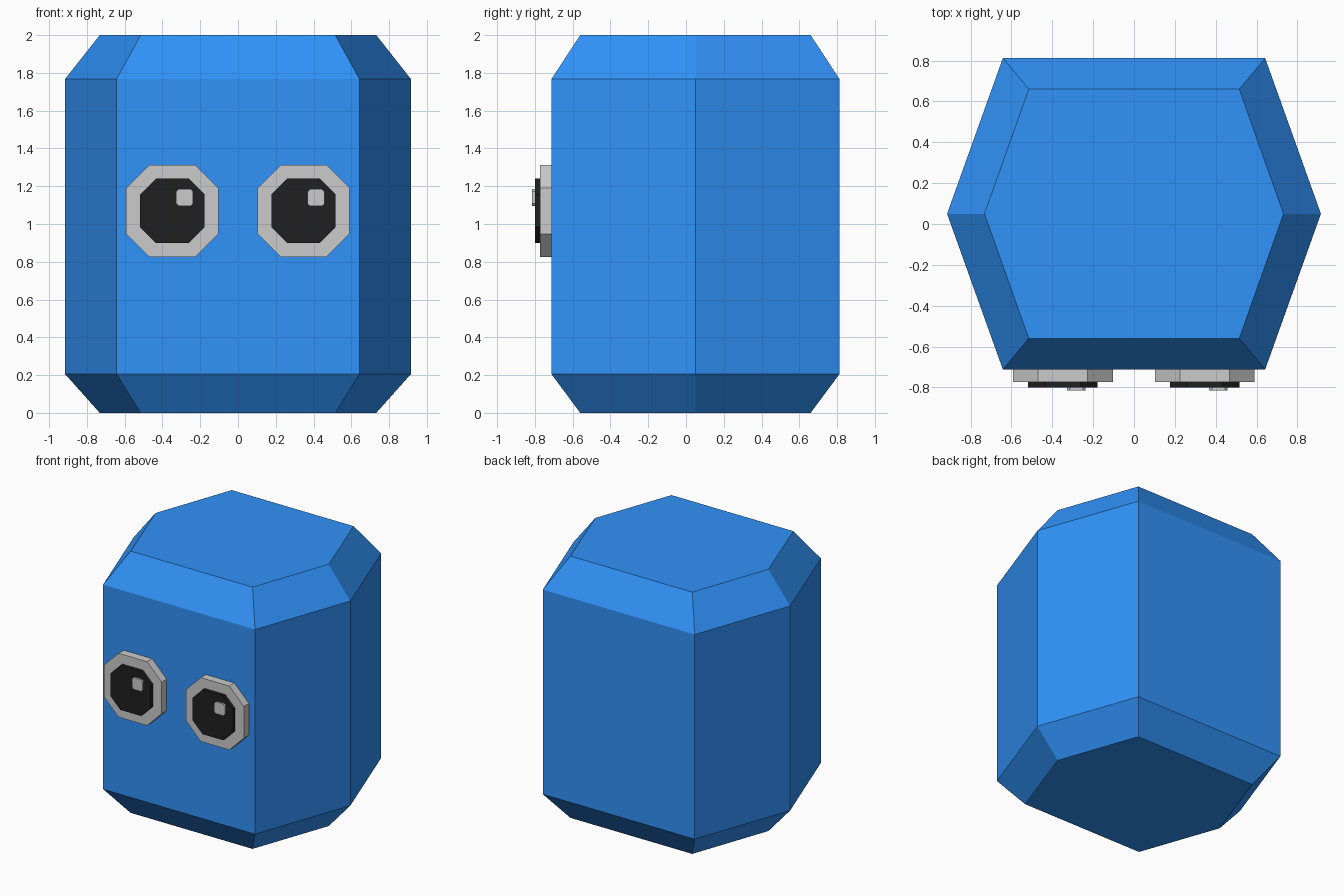
import bpy, bmesh

if "Cube" in bpy.data.objects:
    bpy.data.objects.remove(bpy.data.objects["Cube"])


def material(name, rgb):
    mat = bpy.data.materials.new(name)
    mat.diffuse_color = (*rgb, 1)
    mat.use_nodes = True
    mat.node_tree.nodes["Principled BSDF"].inputs["Base Color"].default_value = mat.diffuse_color
    return mat


def loft(name, rings, mat=None):
    """Skin a stack of equal-length point rings and cap both ends."""
    bm = bmesh.new()
    loops = [[bm.verts.new(p) for p in ring] for ring in rings]
    n = len(loops[0])
    for a, b in zip(loops, loops[1:]):
        for i in range(n):
            j = (i + 1) % n
            bm.faces.new((a[i], a[j], b[j], b[i]))
    bm.faces.new(loops[0][::-1])
    bm.faces.new(loops[-1])
    bmesh.ops.recalc_face_normals(bm, faces=bm.faces)
    mesh = bpy.data.meshes.new(name)
    bm.to_mesh(mesh)
    bm.free()
    obj = bpy.data.objects.new(name, mesh)
    bpy.context.collection.objects.link(obj)
    if mat:
        mesh.materials.append(mat)
    return obj


def hexagon(tip, side, depth, z):
    cy = 0.05
    return [(tip, cy, z), (side, cy + depth, z), (-side, cy + depth, z),
            (-tip, cy, z), (-side, cy - depth, z), (side, cy - depth, z)]


def plate(name, x, z, half, flat, back, front, mat=None):
    """Square plate with cut corners, facing -y."""
    h, f = half, flat
    outline = [(h, -f), (h, f), (f, h), (-f, h), (-h, f), (-h, -f), (-f, -h), (f, -h)]
    return loft(name, [[(x + u, y, z + v) for u, v in outline] for y in (back, front)], mat)


blue = material("blue", (0.03, 0.29, 0.95))
black = material("black", (0.014, 0.014, 0.014))

# Body: hexagonal prism with chamfered top and bottom
small, full = (0.732, 0.515, 0.61), (0.915, 0.642, 0.762)
loft("body", [hexagon(*small, 0), hexagon(*full, 0.205),
              hexagon(*full, 1.768), hexagon(*small, 2)], blue)

# Eyes: stacked plates; both highlights sit on the same side
for side, x in (("left", -0.348), ("right", 0.347)):
    plate(side + "_eye", x, 1.069, 0.244, 0.121, -0.70, -0.773)
    plate(side + "_pupil", x, 1.07, 0.17, 0.087, -0.76, -0.80, black)
    plate(side + "_highlight", x + 0.066, 1.14, 0.045, 0.032, -0.79, -0.814)
